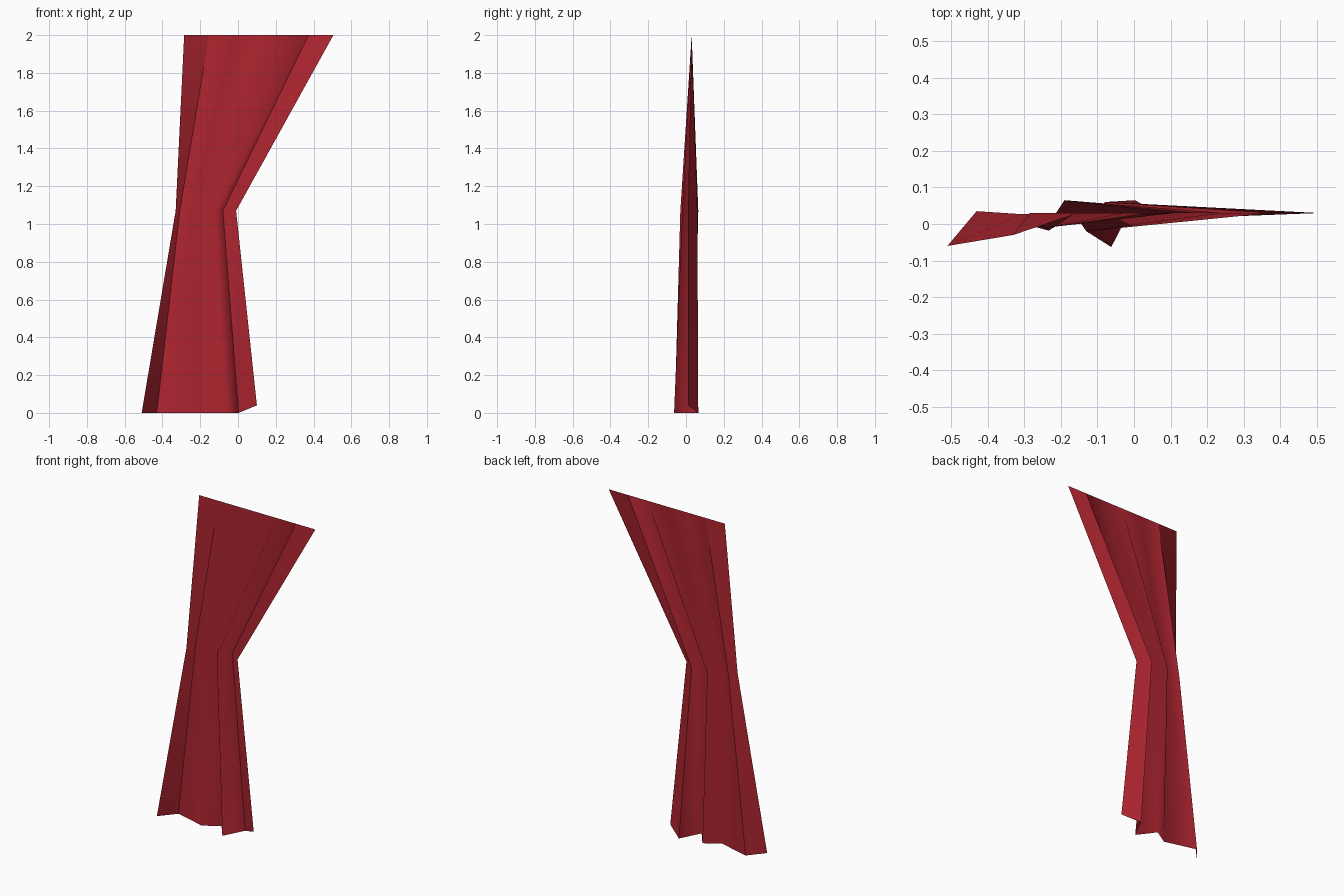
import bpy
import bmesh

cube = bpy.data.objects.get("Cube")
if cube:
    bpy.data.objects.remove(cube, do_unlink=True)

# Deep red cloth
red = bpy.data.materials.new("curtain red")
red.use_nodes = True
colour = (0.42, 0.018, 0.029, 1)
red.diffuse_color = colour
red.node_tree.nodes["Principled BSDF"].inputs["Base Color"].default_value = colour

# Pleat profiles: spread hem, gathered waist, straight top rail
hem = [(-0.51, -0.06, 0), (-0.43, 0.035, 0), (-0.233, -0.018, 0), (-0.14, 0.04, 0),
       (-0.062, -0.063, 0), (0.003, 0.065, 0), (0.10, 0.01, 0.04)]
waist = [(x, y, 1.07) for x, y in
         [(-0.33, -0.03), (-0.308, 0.027), (-0.24, -0.01), (-0.19, 0.065),
          (-0.13, -0.02), (-0.08, 0.06), (-0.01, 0.01)]]
rail = [(-0.285 + i * 0.79 / 6, 0.03, 2) for i in range(7)]

# Hanging curtain sheet, skinned between the profiles
bm = bmesh.new()
rows = [[bm.verts.new(p) for p in row] for row in (hem, waist, rail)]
for low, high in zip(rows, rows[1:]):
    for i in range(len(low) - 1):
        face = bm.faces.new((low[i], low[i + 1], high[i + 1], high[i]))
        face.smooth = True
    # Crisp folds beside both outer borders
    for i in (1, 5):
        bm.edges.get((low[i], high[i])).smooth = False

mesh = bpy.data.meshes.new("curtain")
bm.to_mesh(mesh)
bm.free()
mesh.materials.append(red)
curtain = bpy.data.objects.new("curtain", mesh)
bpy.context.collection.objects.link(curtain)
